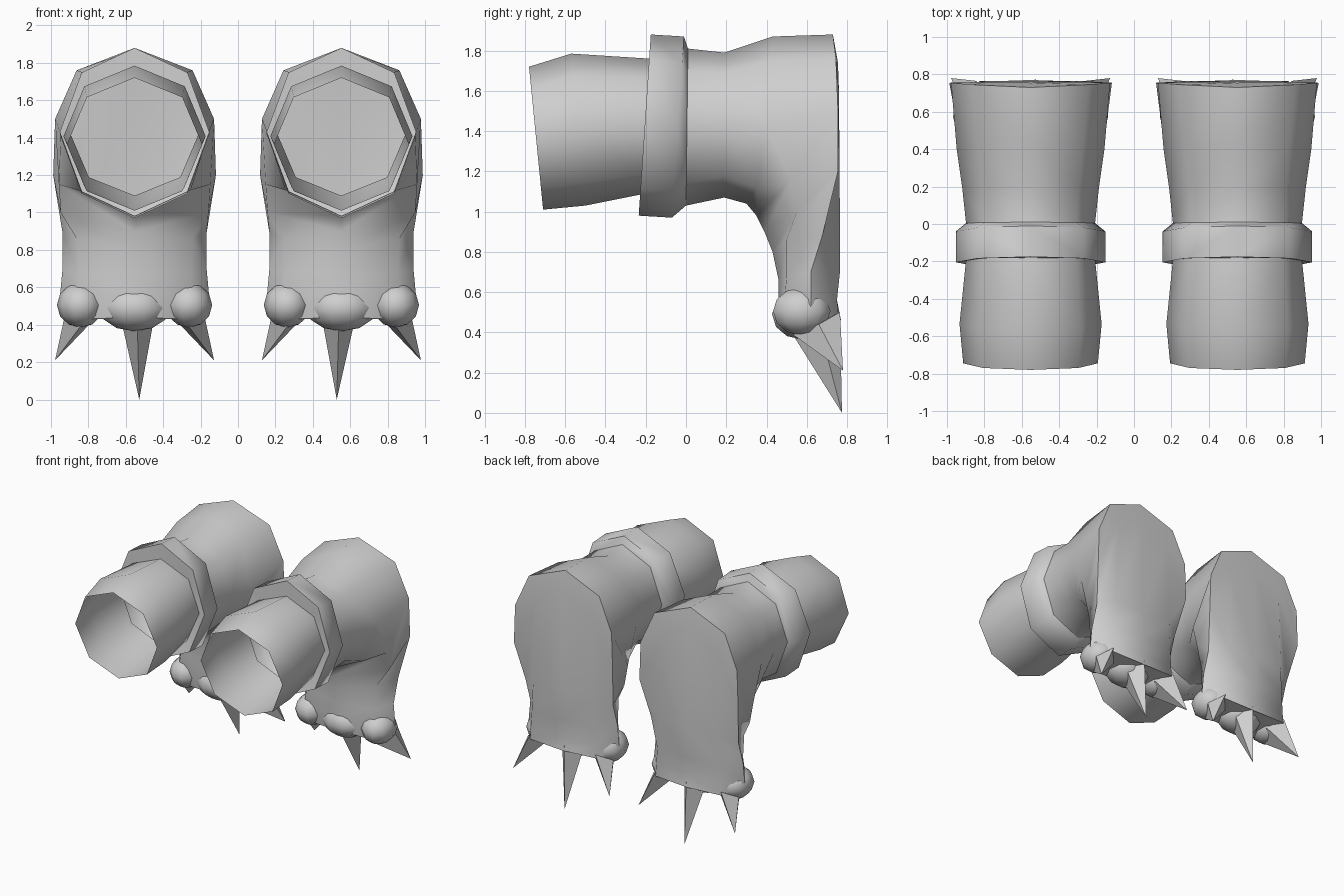
import bpy, math
from mathutils import Vector

if "Cube" in bpy.data.objects:
    bpy.data.objects.remove(bpy.data.objects["Cube"])

CX = 0.553  # centre line of the right-hand limb; the other is mirrored

grey = bpy.data.materials.new("light grey")
grey.diffuse_color = (0.62, 0.62, 0.62, 1)
grey.use_nodes = True
grey.node_tree.nodes["Principled BSDF"].inputs["Base Color"].default_value = grey.diffuse_color


def make(name, verts, faces, angle=55):
    """Object in world coordinates, mirrored to the other side."""
    me = bpy.data.meshes.new(name)
    me.from_pydata([(x + CX, y, z) for x, y, z in verts], [], faces)
    me.materials.append(grey)
    ob = bpy.data.objects.new(name, me)
    bpy.context.collection.objects.link(ob)
    bpy.ops.object.select_all(action='DESELECT')
    ob.select_set(True)
    bpy.context.view_layer.objects.active = ob
    bpy.ops.object.shade_smooth_by_angle(angle=math.radians(angle))
    mod = ob.modifiers.new("other side", 'MIRROR')
    mod.use_mirror_merge = False
    return ob


def octagon(yt, zt, yb, zb, rx):
    """Eight-sided ring with a corner on top, tilted from top to bottom point."""
    pts = []
    for i in range(8):
        a = i * math.pi / 4
        t = (1 - math.cos(a)) / 2
        pts.append((rx * math.sin(a), yt + (yb - yt) * t, zt + (zb - zt) * t))
    return pts


def half_ring(*p):
    """Eight-sided ring from five points of its +x half."""
    return list(p) + [(-x, y, z) for x, y, z in p[3:0:-1]]


def loft(name, rings, cap=False, angle=55):
    verts = [p for r in rings for p in r]
    faces = [(k * 8 + i, k * 8 + (i + 1) % 8, k * 8 + 8 + (i + 1) % 8, k * 8 + 8 + i)
             for k in range(len(rings) - 1) for i in range(8)]
    if cap:
        n = len(verts) - 8
        faces.append(tuple(range(n, n + 8)))
    return make(name, verts, faces, angle)


# open sleeve at the front
loft("sleeve", [octagon(-.78, 1.72, -.71, 1.01, .36),
                octagon(-.57, 1.785, -.50, 1.03, .38),
                octagon(-.18, 1.76, -.20, 1.09, .345)])

# raised cuff
loft("cuff", [octagon(-.18, 1.76, -.20, 1.09, .345),
              octagon(-.175, 1.88, -.235, .98, .40),
              octagon(-.01, 1.87, -.07, .97, .40),
              octagon(.01, 1.81, 0, 1.03, .345)])

# bent paw: rings fan round the elbow, then run down to the toes
loft("paw", [
    octagon(.01, 1.81, 0, 1.03, .345),
    octagon(.19, 1.79, .19, 1.07, .365),
    half_ring((0, .43, 1.87), (.28, .42, 1.75), (.395, .40, 1.42), (.30, .35, 1.12), (0, .30, 1.04)),
    half_ring((0, .73, 1.88), (.31, .745, 1.76), (.425, .755, 1.50), (.405, .52, 1.15), (0, .35, .98)),
    half_ring((0, .755, 1.74), (.24, .76, 1.60), (.435, .755, 1.20), (.395, .55, 1.0), (0, .39, .90)),
    half_ring((0, .765, .92), (.26, .765, .92), (.385, .68, .89), (.31, .50, .86), (0, .43, .80)),
    half_ring((0, .765, .70), (.27, .765, .70), (.385, .62, .70), (.30, .50, .68), (0, .46, .66)),
    half_ring((0, .75, .56), (.29, .75, .56), (.40, .62, .54), (.31, .49, .57), (0, .46, .57)),
    half_ring((0, .77, .46), (.29, .76, .47), (.36, .62, .43), (.28, .50, .43), (0, .47, .44)),
], cap=True, angle=62)


# rounded toes
def toe(name, c, r, seg=10, rows=6):
    verts = [(c[0], c[1], c[2] - r[2])]
    for j in range(1, rows):
        b = math.pi * j / rows
        for i in range(seg):
            a = 2 * math.pi * i / seg
            verts.append((c[0] + r[0] * math.sin(b) * math.cos(a),
                          c[1] + r[1] * math.sin(b) * math.sin(a),
                          c[2] - r[2] * math.cos(b)))
    verts.append((c[0], c[1], c[2] + r[2]))
    top = len(verts) - 1
    faces = []
    for i in range(seg):
        n = (i + 1) % seg
        faces.append((0, 1 + n, 1 + i))
        faces.append((top, top - seg + i, top - seg + n))
        for j in range(rows - 2):
            o = 1 + j * seg
            faces.append((o + i, o + n, o + seg + n, o + seg + i))
    make(name, verts, faces)


# four-sided claws
def claw(name, x, w, tip):
    verts = [(x, .53, .39), (x + w, .66, .44), (x, .765, .50), (x - w, .66, .44), tip]
    faces = [(i, (i + 1) % 4, 4) for i in range(4)]
    make(name, verts, [f[::-1] for f in faces] + [(0, 1, 2, 3)], 30)


toe("middle_toe", (0, .575, .49), (.19, .155, .125))
claw("middle_claw", -.015, .09, (-.025, .775, 0))
for label, s in (("inner", -1), ("outer", 1)):
    toe(label + "_toe", (s * .29, .575, .505), (.125, .15, .12))
    claw(label + "_claw", s * .29, .085, (s * .425, .78, .21))
